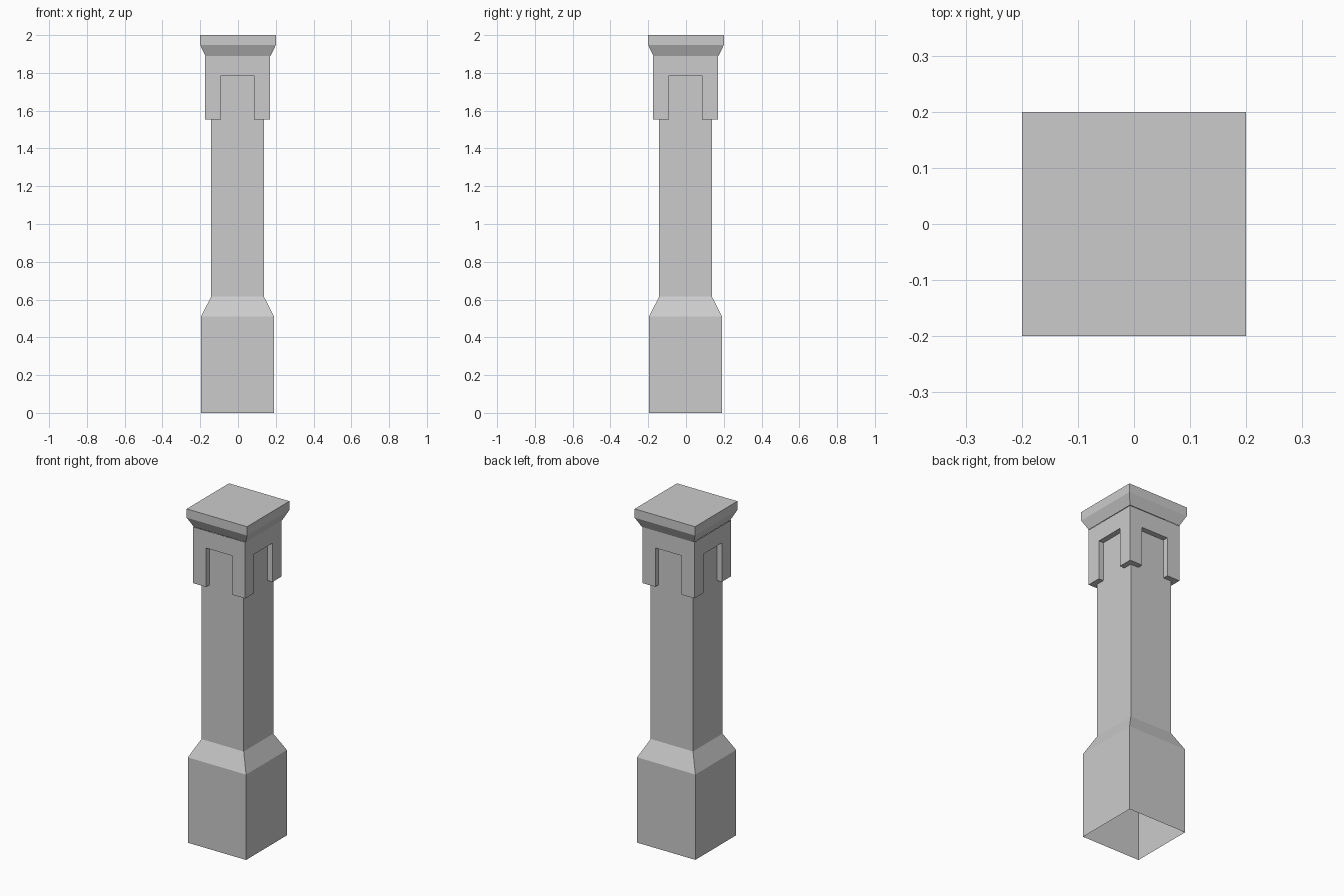
import bpy, bmesh, math
from mathutils import Matrix, Vector

cube = bpy.data.objects.get("Cube")
if cube:
    bpy.data.objects.remove(cube, do_unlink=True)

stone = bpy.data.materials.new("grey_stone")
stone.use_nodes = True
COLOUR = (0.6, 0.6, 0.6, 1)
stone.diffuse_color = COLOUR
stone.node_tree.nodes["Principled BSDF"].inputs["Base Color"].default_value = COLOUR

SHAFT, COLLAR, ARCH = 0.14, 0.172, 0.0875      # half widths
COLLAR_LOW, ARCH_TOP, COLLAR_TOP = 1.552, 1.785, 1.889
OFFSET = -0.0025                               # column sits slightly off the cap centre


def finish(bm, name, offset):
    bmesh.ops.remove_doubles(bm, verts=bm.verts, dist=0.0005)
    mesh = bpy.data.meshes.new(name)
    bm.to_mesh(mesh)
    bm.free()
    mesh.materials.append(stone)
    obj = bpy.data.objects.new(name, mesh)
    obj.location = (offset, offset, 0)
    bpy.context.collection.objects.link(obj)


def four_sides(bm, panels):
    """Repeat the front panels around the vertical axis."""
    for i in range(4):
        turn = Matrix.Rotation(i * math.pi / 2, 3, "Z")
        for panel in panels:
            bm.faces.new([bm.verts.new(turn @ Vector(p)) for p in panel])


def square_profile(name, rings, offset, lid=False):
    """Square shell through (half width, height) rings, open below."""
    bm = bmesh.new()
    panels = [[(-a, -a, z0), (a, -a, z0), (b, -b, z1), (-b, -b, z1)]
              for (a, z0), (b, z1) in zip(rings, rings[1:])]
    four_sides(bm, panels)
    if lid:
        r, z = rings[-1]
        bm.faces.new([bm.verts.new(p) for p in
                      ((-r, -r, z), (r, -r, z), (r, r, z), (-r, r, z))])
    finish(bm, name, offset)


# Plinth, sloped shoulder and shaft
square_profile("plinth_and_shaft",
               [(0.193, 0), (0.193, 0.511), (SHAFT, 0.615), (SHAFT, ARCH_TOP)], OFFSET)

# Collar with a square notch in each side, leaving corner legs
c, s, a = COLLAR, SHAFT, ARCH
outline = [(-c, COLLAR_LOW), (-a, COLLAR_LOW), (-a, ARCH_TOP), (a, ARCH_TOP),
           (a, COLLAR_LOW), (c, COLLAR_LOW), (c, COLLAR_TOP), (-c, COLLAR_TOP)]
panels = [[(x, -c, z) for x, z in outline]]
for (x0, z0), (x1, z1) in zip(outline[:5], outline[1:6]):
    # Returns to the shaft, mitred at the corners
    i0, i1 = (max(-s, min(s, x)) for x in (x0, x1))
    panels.append([(x0, -c, z0), (i0, -s, z0), (i1, -s, z1), (x1, -c, z1)])
bm = bmesh.new()
four_sides(bm, panels)
finish(bm, "notched_collar", OFFSET)

# Flared cap slab
square_profile("cap", [(COLLAR, COLLAR_TOP), (0.2, 1.947), (0.2, 2)], 0, lid=True)
